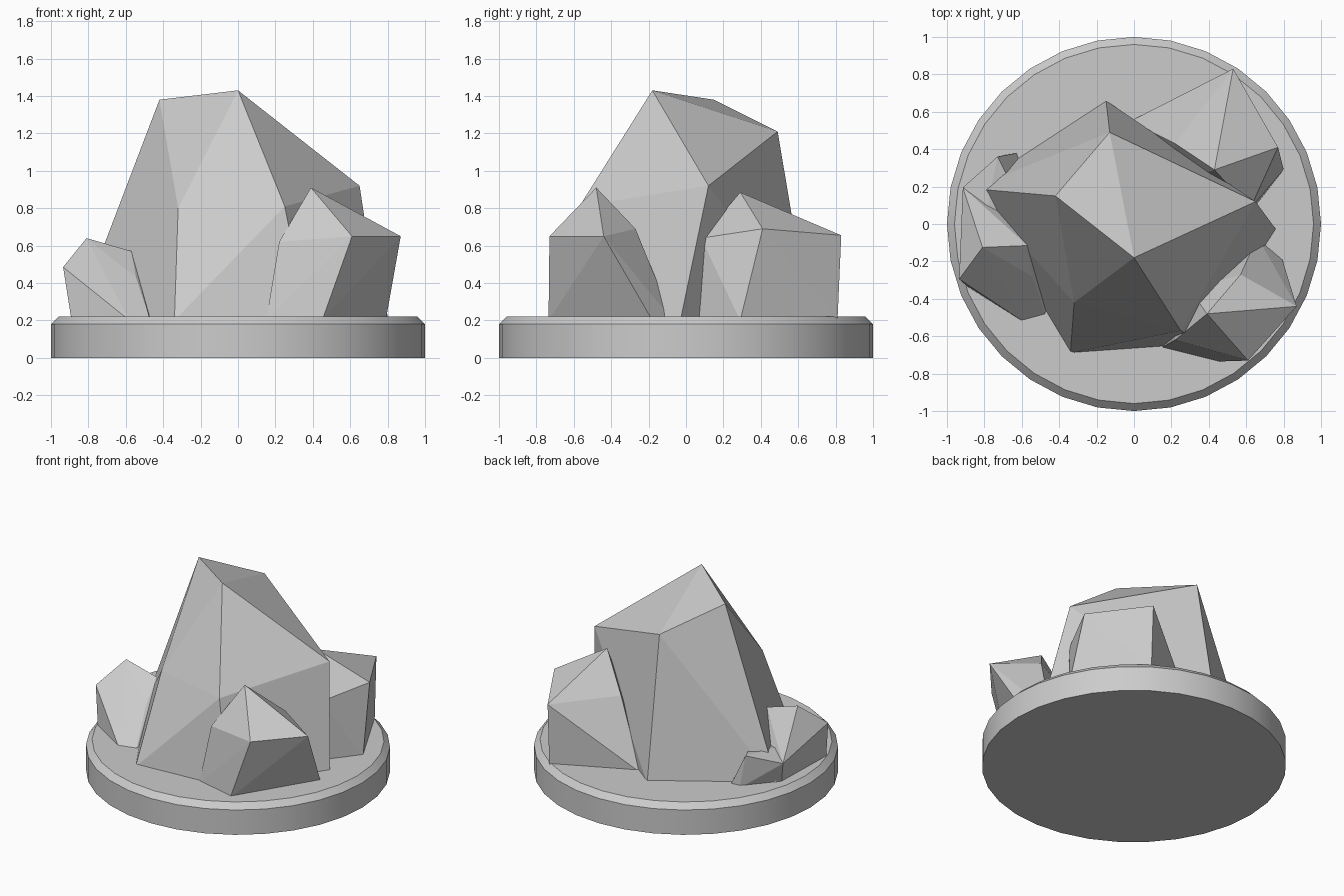
import bpy, bmesh, math

cube = bpy.data.objects.get("Cube")
if cube:
    bpy.data.objects.remove(cube, do_unlink=True)

stone = bpy.data.materials.new("pale_grey_stone")
stone.use_nodes = True
GREY = (0.6, 0.6, 0.6, 1)
stone.diffuse_color = GREY
stone.node_tree.nodes["Principled BSDF"].inputs["Base Color"].default_value = GREY


def add_object(name, bm):
    mesh = bpy.data.meshes.new(name)
    bmesh.ops.recalc_face_normals(bm, faces=bm.faces)
    bm.to_mesh(mesh)
    bm.free()
    mesh.materials.append(stone)
    ob = bpy.data.objects.new(name, mesh)
    bpy.context.collection.objects.link(ob)
    return ob


def rock(name, upper, foot):
    """Faceted boulder: hull of upper corners and a footprint sunk into the base."""
    bm = bmesh.new()
    for co in upper + [(x, y, 0.2) for x, y in foot]:
        bm.verts.new(co)
    hull = bmesh.ops.convex_hull(bm, input=bm.verts)
    inner = [v for v in hull["geom_interior"] if isinstance(v, bmesh.types.BMVert)]
    bmesh.ops.delete(bm, geom=inner, context="VERTS")
    bmesh.ops.dissolve_limit(bm, angle_limit=math.radians(2),
                             verts=bm.verts, edges=bm.edges)
    return add_object(name, bm)


# Round base with a chamfered rim
bm = bmesh.new()
SIDES = 32
rings = []
for radius, z in [(1, 0), (1, 0.18), (0.96, 0.22)]:
    rings.append([bm.verts.new((radius * math.cos(math.tau * i / SIDES),
                                radius * math.sin(math.tau * i / SIDES), z))
                  for i in range(SIDES)])
for low, high in zip(rings, rings[1:]):
    for i in range(SIDES):
        j = (i + 1) % SIDES
        bm.faces.new((low[i], low[j], high[j], high[i]))
bm.faces.new(rings[0][::-1])
bm.faces.new(rings[-1])
base = add_object("round_base", bm)
bpy.context.view_layer.objects.active = base
base.select_set(True)
bpy.ops.object.shade_smooth_by_angle(angle=math.radians(30))

# Large middle boulder
rock("main_boulder",
     [(0, -0.18, 1.43), (-0.42, 0.15, 1.38), (-0.13, 0.49, 1.21),
      (0.65, 0.12, 0.92), (-0.32, -0.42, 0.8), (0.25, -0.57, 0.81)],
     [(-0.34, -0.69), (0.37, -0.64), (0.76, -0.03), (-0.15, 0.66), (-0.87, 0.19)])

# Front left boulder
rock("front_left_boulder",
     [(0.39, -0.48, 0.91), (0.22, -0.62, 0.62), (0.61, -0.73, 0.65),
      (0.87, -0.44, 0.65), (0.57, -0.27, 0.69), (0.3, -0.35, 0.6)],
     [(0.15, -0.66), (0.45, -0.735), (0.79, -0.18), (0.66, -0.07), (0.2, -0.3)])

# Back left boulder
rock("back_left_boulder",
     [(0.43, 0.29, 0.885), (0.77, 0.41, 0.69), (0.53, 0.83, 0.655),
      (0.22, 0.43, 0.65), (0.62, 0.08, 0.64)],
     [(-0.02, 0.55), (0.53, 0.81), (0.8, 0.29), (0.55, -0.03), (0.2, 0.2)])

# Small right boulder and the low stone behind it
rock("right_boulder",
     [(-0.81, -0.125, 0.64), (-0.57, -0.115, 0.57), (-0.935, -0.295, 0.485),
      (-0.545, -0.28, 0.43), (-0.915, 0.195, 0.37)],
     [(-0.89, -0.335), (-0.58, -0.53), (-0.47, -0.5), (-0.875, 0.155), (-0.4, 0)])
rock("low_right_stone",
     [(-0.915, 0.195, 0.37), (-0.73, 0.36, 0.44), (-0.6, 0.1, 0.4), (-0.8, 0, 0.4)],
     [(-0.875, 0.155), (-0.69, 0.37), (-0.62, 0.38), (-0.6, 0.1)])
